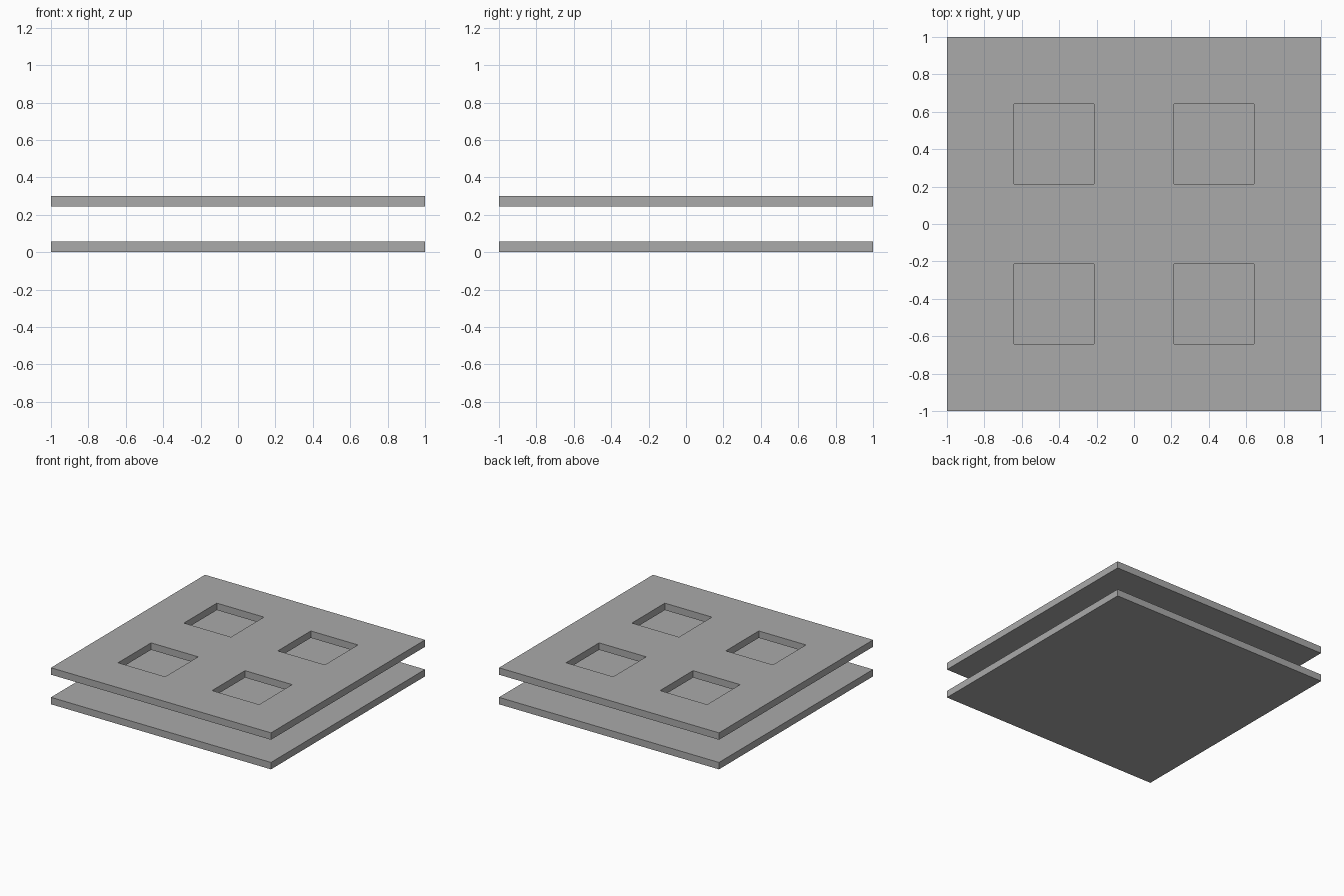
import bpy
import bmesh

default = bpy.data.objects.get("Cube")
if default:
    bpy.data.objects.remove(default, do_unlink=True)

THICKNESS = 0.057
INNER, OUTER = 0.213, 0.641   # window limits from the centre lines

# One flat grey for both plates
grey = bpy.data.materials.new("plain grey")
grey.use_nodes = True
colour = (0.4, 0.4, 0.4, 1)
grey.diffuse_color = colour
grey.node_tree.nodes["Principled BSDF"].inputs["Base Color"].default_value = colour


def plate(name, base, cuts, is_open):
    """Square sheet split at the cuts, open cells left out, thickened upwards."""
    bm = bmesh.new()
    rows = [[bm.verts.new((x, y, base)) for x in cuts] for y in cuts]
    for j in range(len(cuts) - 1):
        for i in range(len(cuts) - 1):
            if not is_open(i, j):
                bm.faces.new((rows[j][i], rows[j][i + 1],
                              rows[j + 1][i + 1], rows[j + 1][i]))
    mesh = bpy.data.meshes.new(name)
    bm.to_mesh(mesh)
    bm.free()
    mesh.materials.append(grey)
    obj = bpy.data.objects.new(name, mesh)
    bpy.context.collection.objects.link(obj)
    solid = obj.modifiers.new("thickness", "SOLIDIFY")
    solid.thickness = THICKNESS
    solid.offset = 1
    return obj


# Solid lower plate
plate("bottom_plate", 0, [-1, 1], lambda i, j: False)

# Upper plate with four square windows cut through it
plate("top_plate", 0.243, [-1, -OUTER, -INNER, INNER, OUTER, 1],
      lambda i, j: i in (1, 3) and j in (1, 3))
